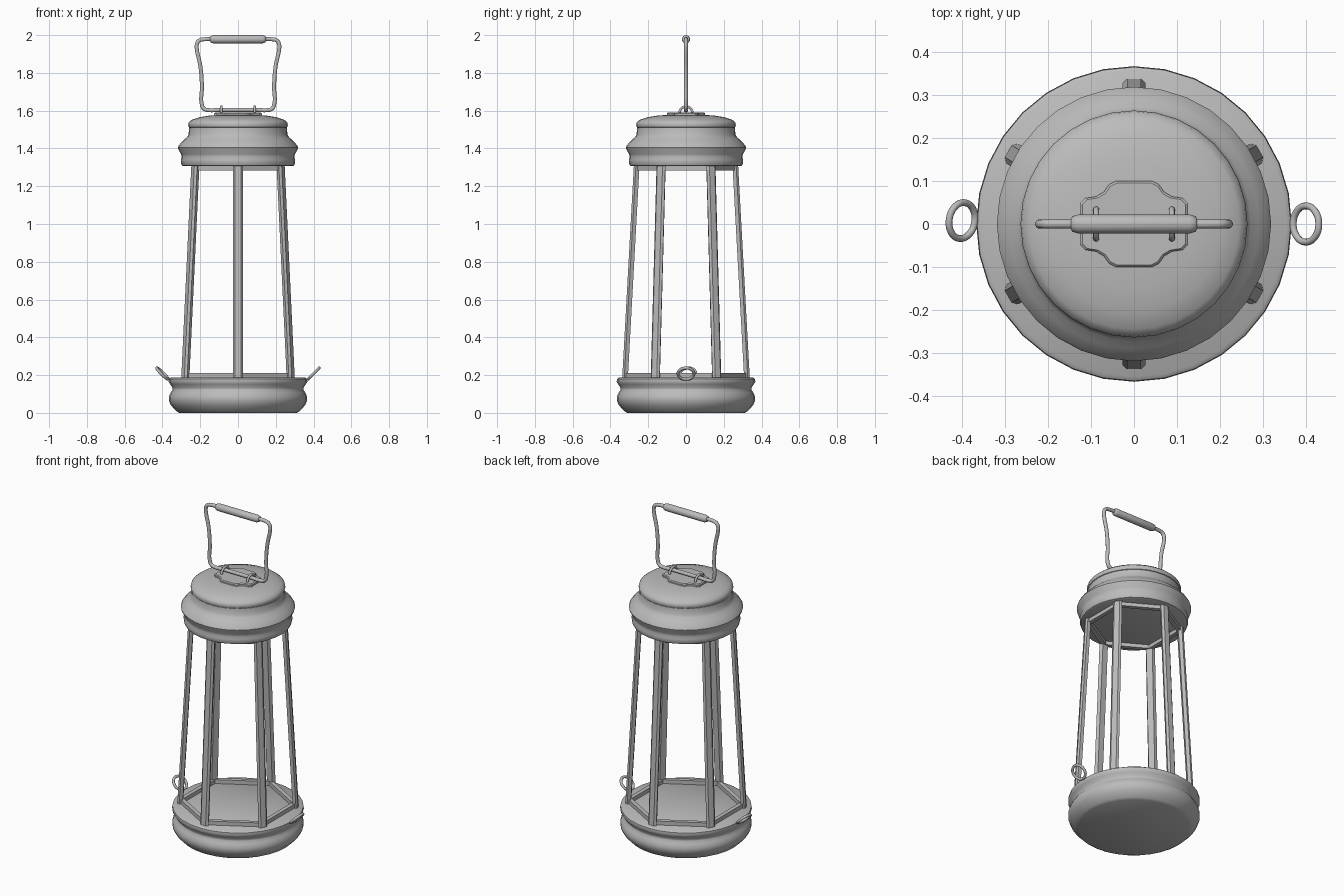
import bpy, bmesh, math
from mathutils import Vector, Matrix

if "Cube" in bpy.data.objects:
    bpy.data.objects.remove(bpy.data.objects["Cube"])

# One grey metal for the whole lantern
metal = bpy.data.materials.new("grey metal")
metal.use_nodes = True
metal.diffuse_color = (0.5, 0.5, 0.5, 1)
metal.node_tree.nodes["Principled BSDF"].inputs["Base Color"].default_value = (0.5, 0.5, 0.5, 1)


def finish(name, bm, smooth=None):
    bmesh.ops.recalc_face_normals(bm, faces=bm.faces)
    mesh = bpy.data.meshes.new(name)
    bm.to_mesh(mesh)
    bm.free()
    mesh.materials.append(metal)
    obj = bpy.data.objects.new(name, mesh)
    bpy.context.collection.objects.link(obj)
    if smooth:
        bpy.ops.object.select_all(action="DESELECT")
        obj.select_set(True)
        bpy.context.view_layer.objects.active = obj
        bpy.ops.object.shade_smooth_by_angle(angle=math.radians(smooth))
    return obj


def loft(name, rings, smooth=None, caps=True, closed=False):
    """Skin a list of equally long point rings."""
    bm = bmesh.new()
    rows = [[bm.verts.new(p) for p in ring] for ring in rings]
    n = len(rows[0])
    pairs = list(zip(rows, rows[1:])) + ([(rows[-1], rows[0])] if closed else [])
    for a, b in pairs:
        for i in range(n):
            j = (i + 1) % n
            bm.faces.new((a[i], a[j], b[j], b[i]))
    if caps and not closed:
        bm.faces.new(rows[0])
        bm.faces.new(rows[-1])
    return finish(name, bm, smooth)


def circle(r, z, n):
    return [(r * math.cos(math.tau * i / n), r * math.sin(math.tau * i / n), z) for i in range(n)]


def lathe(name, profile, n=32, smooth=40):
    return loft(name, [circle(r, z, n) for r, z in profile], smooth)


def wire(name, points, radius, cyclic=False):
    """Round wire along a smooth path."""
    curve = bpy.data.curves.new(name, "CURVE")
    curve.dimensions = "3D"
    curve.bevel_depth = radius
    curve.bevel_resolution = 3
    curve.resolution_u = 6
    curve.use_fill_caps = True
    spline = curve.splines.new("BEZIER")
    spline.bezier_points.add(len(points) - 1)
    for bp, p in zip(spline.bezier_points, points):
        bp.co = p
        bp.handle_left_type = bp.handle_right_type = "AUTO"
    spline.use_cyclic_u = cyclic
    curve.materials.append(metal)
    obj = bpy.data.objects.new(name, curve)
    bpy.context.collection.objects.link(obj)
    return obj


# Round base and cap
lathe("base", [(0.31, 0), (0.325, 0.008), (0.355, 0.04), (0.366, 0.065), (0.366, 0.085), (0.357, 0.107),
               (0.346, 0.122), (0.346, 0.132), (0.36, 0.152), (0.367, 0.165), (0.365, 0.18), (0.355, 0.187)])
lathe("cap", [(0.288, 1.306), (0.297, 1.31), (0.302, 1.322), (0.303, 1.34), (0.298, 1.355), (0.302, 1.37),
              (0.316, 1.395), (0.319, 1.405), (0.313, 1.417), (0.29, 1.442), (0.272, 1.458),
              (0.262, 1.472), (0.259, 1.51)])
lathe("lid", [(0.252, 1.508), (0.261, 1.513), (0.264, 1.525), (0.261, 1.538), (0.245, 1.551),
              (0.205, 1.565), (0.15, 1.574), (0.08, 1.579), (0.02, 1.58)])

# Six leaning posts on the corners of a hexagon
LOW, HIGH = (0.338, 0.18), (0.276, 1.312)
section = [(0, -0.016), (0, 0.016), (-0.011, 0.027), (-0.03, 0.018), (-0.03, -0.018), (-0.011, -0.027)]
for k in range(6):
    turn = Matrix.Rotation(math.radians(90 + 60 * k), 3, "Z")
    loft(f"post_{k + 1}", [[turn @ Vector((r + d, t, z)) for d, t in section] for r, z in (LOW, HIGH)])


# Hexagonal rails at the foot and head of the posts
def rail(name, r, z0, z1):
    turn = Matrix.Rotation(math.radians(90), 3, "Z")
    rings = [[turn @ Vector(p) for p in circle(rad, z, 6)]
             for rad, z in ((r, z0), (r, z1), (r - 0.028, z1), (r - 0.028, z0))]
    loft(name, rings, closed=True)


rail("bottom_rail", 0.33, 0.18, 0.211)
rail("top_rail", 0.271, 1.284, 1.312)

# Shaped handle plate on the lid, with a chamfered rim
quarter = [(0.126, 0.048), (0.114, 0.06), (0.088, 0.064), (0.07, 0.075), (0.058, 0.092), (0.042, 0.1)]
outline = quarter + [(-x, y) for x, y in reversed(quarter)]
outline += [(-x, -y) for x, y in outline]
loft("handle_plate", [[(x * s, y * s, z) for x, y in outline]
                      for s, z in ((1, 1.565), (1, 1.586), (0.95, 1.591))])

# Staples that hold the handle
for side, x in (("left", 0.088), ("right", -0.088)):
    arc = [(x, 0.034 * math.cos(a), 1.588 + 0.034 * math.sin(a))
           for a in (math.pi * i / 8 for i in range(9))]
    wire(f"{side}_staple", [(x, 0.034, 1.575)] + arc + [(x, -0.034, 1.575)], 0.007)

# Wire handle and its grip
half = [(0.1, 0, 1.604), (0.155, 0, 1.603), (0.18, 0, 1.61), (0.192, 0, 1.635), (0.191, 0, 1.73),
        (0.2, 0, 1.84), (0.217, 0, 1.92), (0.218, 0, 1.95), (0.207, 0, 1.97), (0.18, 0, 1.978), (0.12, 0, 1.978)]
wire("handle", half + [(-x, y, z) for x, y, z in reversed(half)], 0.011, cyclic=True)
grip = lathe("grip", [(0.012, -0.147), (0.018, -0.143), (0.022, -0.13), (0.022, 0.13),
                      (0.018, 0.143), (0.012, 0.147)], n=16)
grip.matrix_world = Matrix.Translation((0, 0, 1.978)) @ Matrix.Rotation(math.pi / 2, 4, "Y")

# Tilted rings on the two sides of the base
for side, s, yaw in (("left", 1, 0), ("right", -1, -10)):
    path = [(0.042 * math.cos(a), 0.042 * math.sin(a), 0) for a in (math.tau * i / 8 for i in range(8))]
    ring = wire(f"{side}_ring", path, 0.008, cyclic=True)
    ring.matrix_world = (Matrix.Translation((s * 0.4, 0 if s > 0 else 0.008, 0.208))
                         @ Matrix.Rotation(math.radians(yaw), 4, "Z")
                         @ Matrix.Rotation(math.radians(-45 * s), 4, "Y"))
